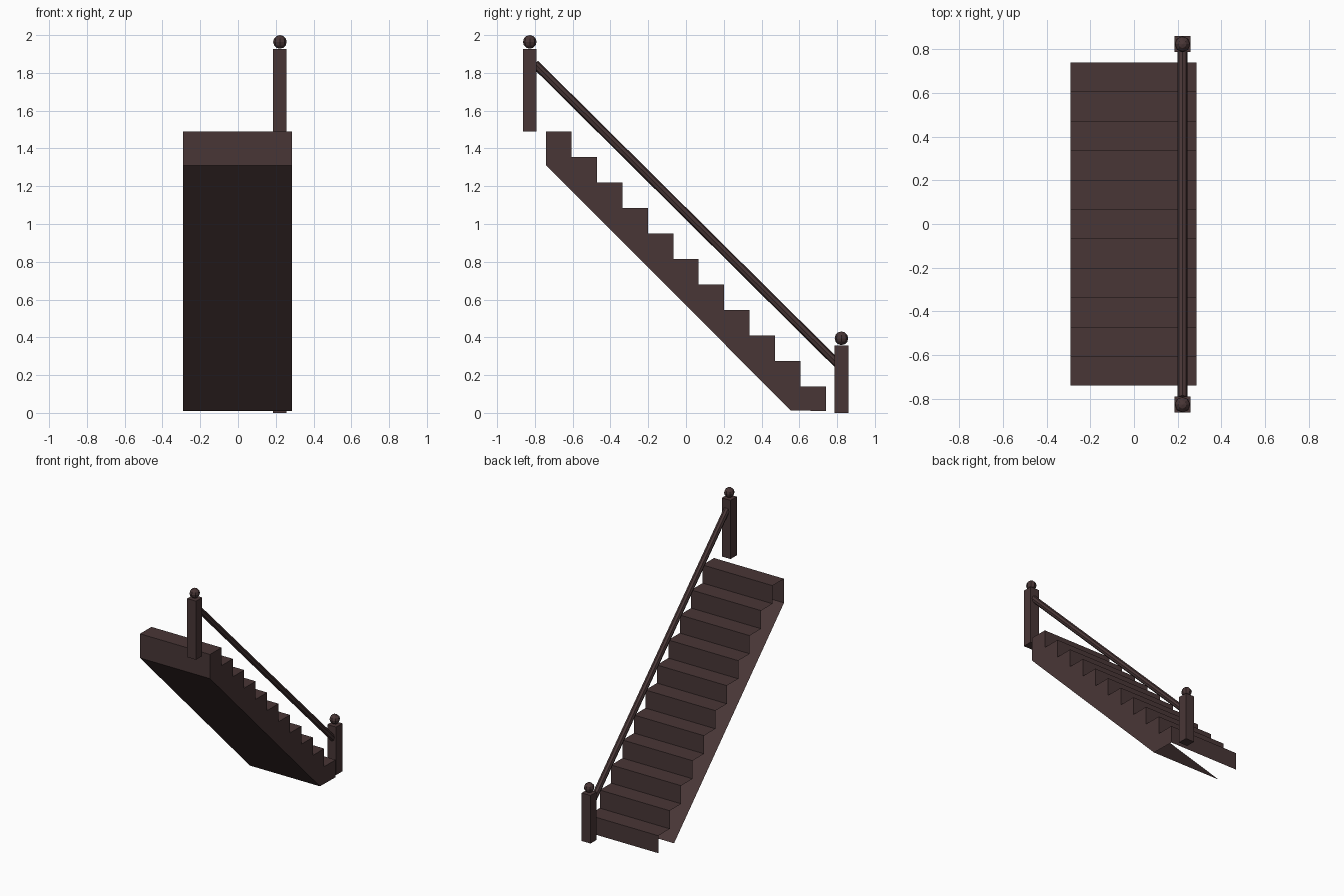
import bpy, bmesh, math
from mathutils import Vector

if "Cube" in bpy.data.objects:
    bpy.data.objects.remove(bpy.data.objects["Cube"])

mat = bpy.data.materials.new("dark brown wood")
mat.diffuse_color = (0.066, 0.037, 0.037, 1)
mat.use_nodes = True
mat.node_tree.nodes["Principled BSDF"].inputs["Base Color"].default_value = mat.diffuse_color


def add(name, bm):
    me = bpy.data.meshes.new(name)
    bm.to_mesh(me)
    bm.free()
    me.materials.append(mat)
    ob = bpy.data.objects.new(name, me)
    bpy.context.collection.objects.link(ob)
    return ob


# staircase: treads, risers, sloped soffit, right side panel (left side and base are open)
N, Y0, Z0, ZTOP = 11, 0.74, 0.01, 1.49
XL, XR = -0.29, 0.287
run, rise = 2 * Y0 / N, 0.135
profile = [(Y0, Z0)]
for i in range(N):
    z = ZTOP - rise * (N - 1 - i)
    profile += [(Y0 - run * i, z), (Y0 - run * (i + 1), z)]
profile += [(-Y0, 1.31), (0.555, 0.013)]

bm = bmesh.new()
left = [bm.verts.new((XL, y, z)) for y, z in profile]
right = [bm.verts.new((XR, y, z)) for y, z in profile]
for i in range(len(profile) - 1):
    bm.faces.new((left[i], left[i + 1], right[i + 1], right[i]))
side = bm.faces.new(right)
bmesh.ops.recalc_face_normals(bm, faces=bm.faces)
bmesh.ops.triangulate(bm, faces=[side])
add("stairs", bm)

# newel posts with ball finials
PX = 0.222
for label, y, zb, zt in (("upper", -0.827, 1.49, 1.927), ("lower", 0.823, 0.0, 0.358)):
    bm = bmesh.new()
    bmesh.ops.create_cube(bm, size=1)
    for v in bm.verts:
        v.co = Vector((PX + v.co.x * 0.072, y + v.co.y * 0.073,
                       (zb + zt) / 2 + v.co.z * (zt - zb)))
    add(label + "_newel_post", bm)
    bm = bmesh.new()
    bmesh.ops.create_uvsphere(bm, u_segments=8, v_segments=6, radius=0.036)
    bmesh.ops.translate(bm, verts=bm.verts, vec=(PX, y, zt + 0.037))
    add(label + "_ball_finial", bm)

# sloping handrail between the posts
a, b = Vector((PX, -0.80, 1.848)), Vector((PX, 0.80, 0.262))
bm = bmesh.new()
bmesh.ops.create_cone(bm, cap_ends=True, segments=8, radius1=0.023, radius2=0.023,
                      depth=(b - a).length)
rail = add("handrail", bm)
rail.location = (a + b) / 2
rail.rotation_euler = (b - a).to_track_quat('Z', 'Y').to_euler()
